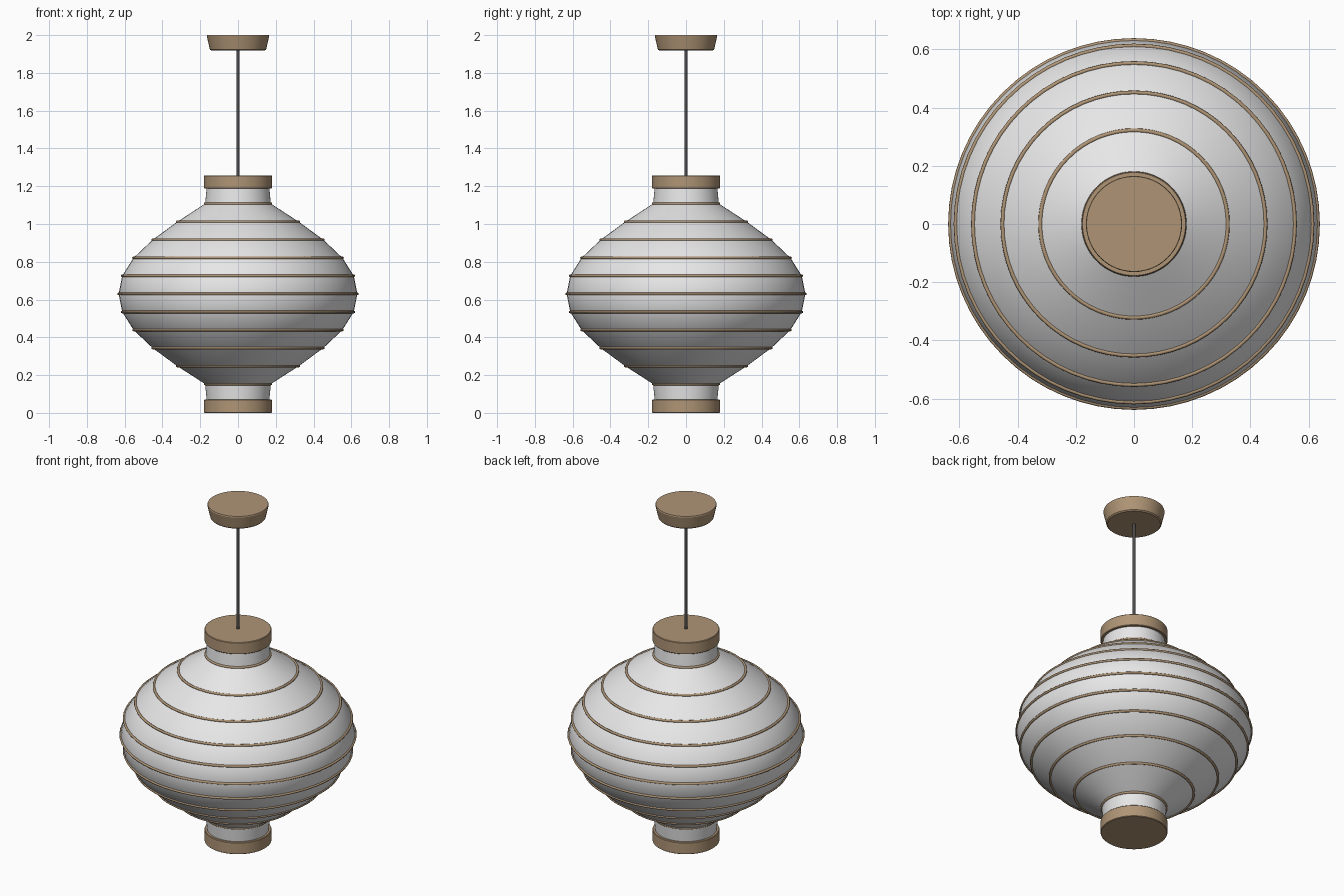
import bpy
import math

cube = bpy.data.objects.get("Cube")
if cube:
    bpy.data.objects.remove(cube, do_unlink=True)

SEGMENTS = 64


def make_material(name, colour):
    mat = bpy.data.materials.new(name)
    mat.use_nodes = True
    mat.diffuse_color = (*colour, 1)
    bsdf = next(n for n in mat.node_tree.nodes if n.type == 'BSDF_PRINCIPLED')
    bsdf.inputs["Base Color"].default_value = (*colour, 1)
    bsdf.inputs["Roughness"].default_value = 0.7
    return mat


paper = make_material("white paper", (0.8, 0.8, 0.8))
wood = make_material("light wood", (0.43, 0.3, 0.18))
black = make_material("dark cord", (0.07, 0.07, 0.07))


def finish(obj, mat, angle):
    obj.data.materials.append(mat)
    bpy.ops.object.select_all(action='DESELECT')
    obj.select_set(True)
    bpy.context.view_layer.objects.active = obj
    bpy.ops.object.shade_smooth_by_angle(angle=math.radians(angle))


def lathe(name, profile, mat, angle=30, capped=True):
    """Revolve (radius, height) points, listed bottom to top, about z."""
    verts, faces = [], []
    for r, z in profile:
        for i in range(SEGMENTS):
            a = math.tau * i / SEGMENTS
            verts.append((r * math.cos(a), r * math.sin(a), z))
    for k in range(len(profile) - 1):
        low, high = k * SEGMENTS, (k + 1) * SEGMENTS
        for i in range(SEGMENTS):
            j = (i + 1) % SEGMENTS
            faces.append((low + i, low + j, high + j, high + i))
    if capped:
        faces.append(tuple(reversed(range(SEGMENTS))))
        faces.append(tuple(range(len(verts) - SEGMENTS, len(verts))))
    mesh = bpy.data.meshes.new(name)
    mesh.from_pydata(verts, [], faces)
    obj = bpy.data.objects.new(name, mesh)
    bpy.context.collection.objects.link(obj)
    finish(obj, mat, angle)
    return obj


# Rib radii, mirrored about the widest rib
MIDDLE, STEP = 0.63, 0.0955
half = [0.174, 0.322, 0.452, 0.553, 0.613]
radii = half + [0.632] + half[::-1]
ribs = [(r, MIDDLE + (i - 5) * STEP) for i, r in enumerate(radii)]

# Paper shade with its two necks
lathe("paper_shade", [(0.165, 0.06)] + ribs + [(0.165, 1.2)], paper,
      angle=40, capped=False)

# Thin hoops around the shade
for number, (r, z) in enumerate(ribs, 1):
    bpy.ops.mesh.primitive_torus_add(location=(0, 0, z), major_radius=r,
                                     minor_radius=0.007, major_segments=SEGMENTS,
                                     minor_segments=8)
    hoop = bpy.context.object
    hoop.name = f"hoop_{number}"
    finish(hoop, wood, 60)

# Wooden end collars
for name, base in (("bottom_collar", 0), ("top_collar", 1.188)):
    lathe(name, [(0.177, base), (0.18, base + 0.003),
                 (0.18, base + 0.067), (0.177, base + 0.07)], wood)

# Hanging cord
lathe("cord", [(0.008, 1.25), (0.008, 1.93)], black)

# Tapered ceiling mount
lathe("ceiling_mount", [(0.142, 1.918), (0.149, 1.924), (0.165, 1.994),
                        (0.163, 2)], wood)
